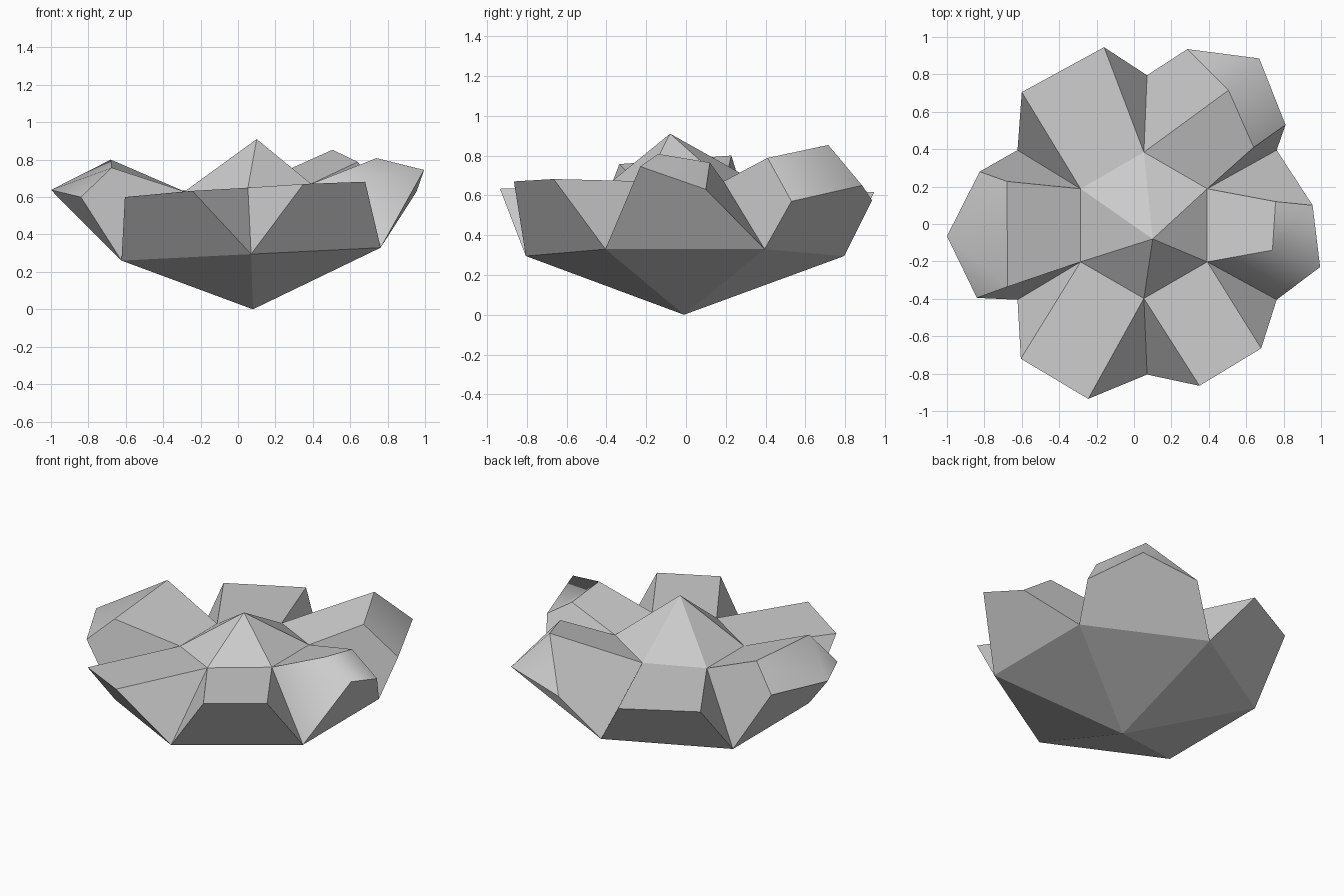
import bpy, bmesh, math

cube = bpy.data.objects.get("Cube")
if cube:
    bpy.data.objects.remove(cube)

grey = bpy.data.materials.new("stone_grey")
grey.use_nodes = True
tone = (0.6, 0.6, 0.6, 1)
grey.diffuse_color = tone
grey.node_tree.nodes["Principled BSDF"].inputs["Base Color"].default_value = tone


def tilted_ring(cx, cy, radius, height, slope):
    """Hexagon leaning up towards +x, corners counter-clockwise from the front."""
    ring = []
    for k in range(6):
        a = math.radians(60 * k - 30)
        dx = radius * math.cos(a)
        ring.append((cx + dx, cy + radius * math.sin(a), height + slope * dx))
    return ring


def build(name, faces, soft=()):
    """Mesh from faces given as corner lists; edges are sharp unless soft."""
    bm = bmesh.new()
    seen = {}
    for corners in faces:
        bm.faces.new([seen.setdefault(c, None) or seen.update({c: bm.verts.new(c)}) or seen[c]
                      for c in corners]).smooth = True
    for e in bm.edges:
        e.smooth = bool(soft) and {seen[c] for c in soft} == set(e.verts)
    mesh = bpy.data.meshes.new(name)
    bm.to_mesh(mesh)
    bm.free()
    mesh.materials.append(grey)
    bpy.context.collection.objects.link(bpy.data.objects.new(name, mesh))


low = tilted_ring(0.07, -0.005, 0.8, 0.295, 0.05)
inner = tilted_ring(0.053, -0.007, 0.391, 0.65, 0.06)

# Pointed underside and central peak
tip, peak = (0.08, -0.01, 0), (0.1, -0.08, 0.91)
build("pointed_base", [(low[(k + 1) % 6], low[k], tip) for k in range(6)])
build("centre_peak", [(inner[k], inner[(k + 1) % 6], peak) for k in range(6)])


def petal(name, k, rim, crest=(), soft=()):
    """Hollow petal over one hexagon side: outer wall, two cheeks, top and brow."""
    l0, l1, r0, r1 = low[k], low[(k + 1) % 6], inner[k], inner[(k + 1) % 6]
    faces = [[l0, l1, *reversed(rim)]]
    if crest:
        c0, c1 = crest
        faces += [[r0, l0, rim[0], c0], [r1, c1, rim[-1], l1],
                  [r0, c0, c1, r1], [c0, rim[0], rim[1], c1]]
        if len(rim) > 2:
            faces.append([c1, rim[1], rim[2]])
    else:
        faces += [[r0, l0, rim[0]], [r1, rim[-1], l1], [r0, *rim, r1]]
    build(name, faces, soft)


# Plain petals
petal("back_right_petal", 2, [(-0.16, 0.945, 0.616), (-0.6, 0.705, 0.62)])
petal("front_right_petal", 4, [(-0.605, -0.72, 0.6), (-0.245, -0.935, 0.633)])
petal("front_left_petal", 5, [(0.35, -0.865, 0.67), (0.68, -0.665, 0.682)])

# Folded petals with a raised crest
rim = [(0.995, -0.23, 0.745), (0.955, 0.1, 0.63)]
crest = [(0.74, -0.14, 0.808), (0.757, 0.12, 0.765)]
petal("left_petal", 0, rim, crest, (crest[0], rim[0]))

rim = [(0.81, 0.53, 0.57), (0.67, 0.885, 0.65), (0.285, 0.935, 0.575)]
crest = [(0.64, 0.41, 0.788), (0.505, 0.715, 0.853)]
petal("back_left_petal", 1, rim, crest, (crest[1], rim[1]))

rim = [(-0.825, 0.28, 0.63), (-1, -0.065, 0.638), (-0.84, -0.395, 0.6)]
crest = [(-0.68, 0.228, 0.8), (-0.675, -0.335, 0.757)]
petal("right_petal", 3, rim, crest, (crest[1], rim[1]))
